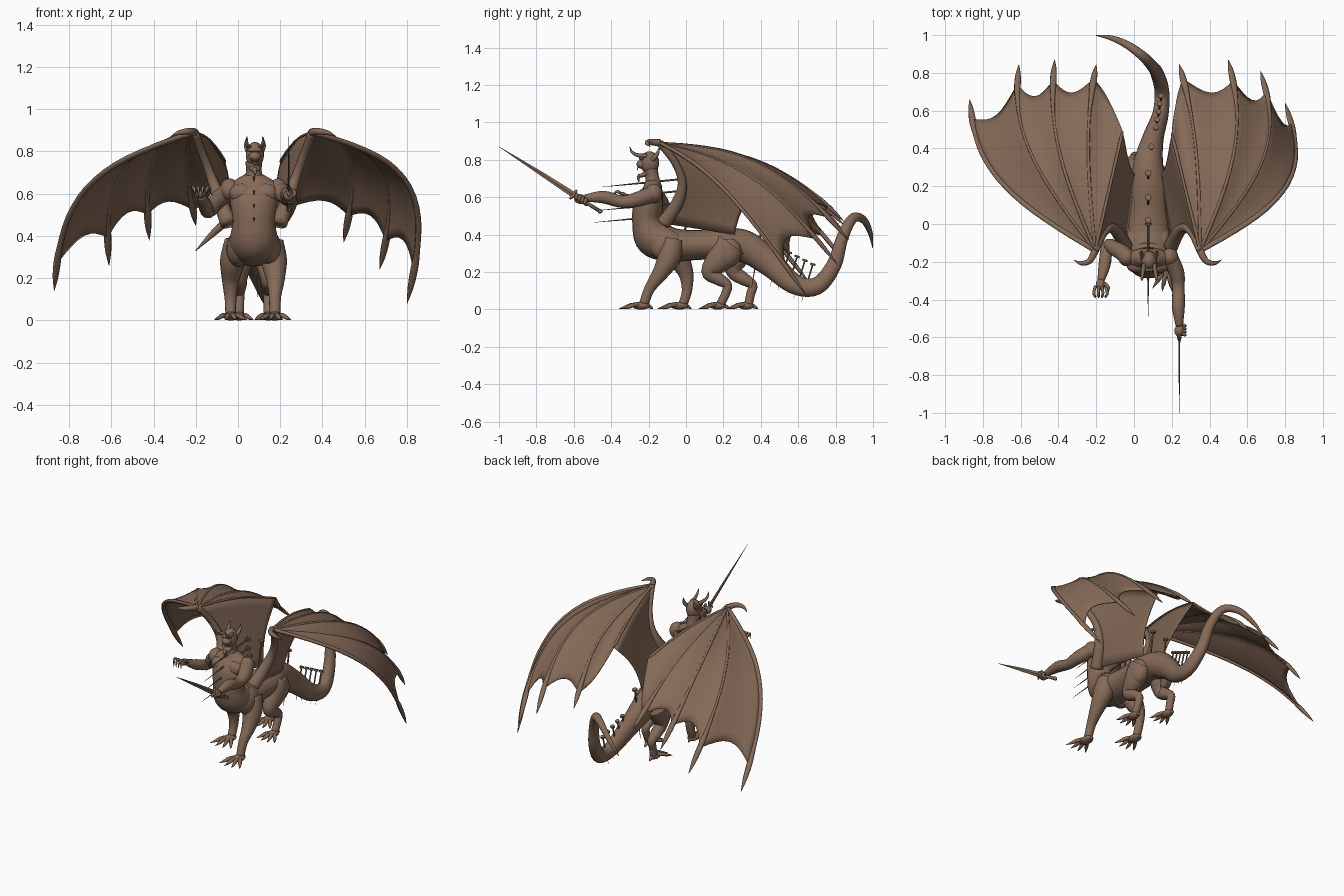
import bpy, bmesh, math
from mathutils import Vector as V, Matrix

if "Cube" in bpy.data.objects:
    bpy.data.objects.remove(bpy.data.objects["Cube"])

hide = bpy.data.materials.new("brown_clay")
hide.diffuse_color = (0.235, 0.145, 0.097, 1)
hide.use_nodes = True
hide.node_tree.nodes["Principled BSDF"].inputs["Base Color"].default_value = hide.diffuse_color
CX = 0.075                      # body midline
parts = {}


def get(name):
    return parts.setdefault(name, bmesh.new())


def catmull(p, u):
    """Smooth interpolation through a list of vectors, u in 0..1."""
    n = len(p) - 1
    i = min(int(u * n), n - 1)
    t = u * n - i
    a, b, c, d = (p[max(0, min(n, i + k))] for k in (-1, 0, 1, 2))
    return 0.5 * (2 * b + (c - a) * t + (2 * a - 5 * b + 4 * c - d) * t * t
                  + (3 * b - a - 3 * c + d) * t ** 3)


def tube(name, pts, radii, n=12, sub=5, ref=(1, 0, 0)):
    """Sweep an elliptical ring along a smooth path with changing radii."""
    bm = get(name)
    P = [V(p) for p in pts]
    R = [V((r, r, 0)) if isinstance(r, (int, float)) else V((r[0], r[1], 0)) for r in radii]
    m = (len(P) - 1) * sub
    path = [catmull(P, i / m) for i in range(m + 1)]
    rad = [catmull(R, i / m) for i in range(m + 1)]
    side, rings = V(ref), []
    for i in range(m + 1):
        d = (path[min(i + 1, m)] - path[max(i - 1, 0)]).normalized()
        side = side - d * side.dot(d)
        if side.length < 0.05:
            side = d.orthogonal()
        side.normalize()
        up = d.cross(side)
        ra, rb = max(rad[i].x, 0.0008), max(rad[i].y, 0.0008)
        rings.append([bm.verts.new(path[i] + side * math.cos(k * math.tau / n) * ra
                                   + up * math.sin(k * math.tau / n) * rb) for k in range(n)])
    for a, b in zip(rings, rings[1:]):
        for k in range(n):
            bm.faces.new((a[k], a[(k + 1) % n], b[(k + 1) % n], b[k]))
    bm.faces.new(rings[0][::-1])
    bm.faces.new(rings[-1])


def ball(name, c, r, tilt=0):
    """Ellipsoid, tilted about the x axis."""
    mat = Matrix.Translation(c) @ Matrix.Rotation(tilt, 4, 'X') @ Matrix.Diagonal((*r, 1))
    bmesh.ops.create_uvsphere(get(name), u_segments=20, v_segments=12, radius=1, matrix=mat)


def spike(name, a, b, r):
    """Long nail from blunt end a to point b, with a flat head."""
    a, b = V(a), V(b)
    tube(name, [a, a.lerp(b, .5), b], [r, r, .0005], n=6, sub=1)
    d = (b - a).normalized() * .006
    tube(name, [a - d, a + d], [r * 2.8, r * 2.8], n=8, sub=1)


def paw(name, x, y, s=1):
    """Foot pad with four clawed toes pointing forward."""
    ball(name, (x, y - .015, .02), (.034 * s, .05 * s, .021))
    for k in range(4):
        a = (k - 1.5) * .36
        sx, cy = math.sin(a), -math.cos(a)
        p = lambda d, z: (x + sx * d * 1.1, y + cy * d, z)
        tube(name, [p(.02, .024), p(.065 * s, .023), p(.095 * s, .013), p(.135 * s, .004)],
             [.012, .012, .01, .001], n=8, sub=3)
    tube(name, [(x, y + .015, .022), (x, y + .035, .012), (x, y + .05, .004)], [.012, .009, .001], n=8, sub=3)


# --- body: torso, barrel and tail as one continuous sweep
tube("body_and_tail",
     [(CX, -.185, .69), (CX, -.18, .64), (CX, -.2, .56), (CX, -.21, .47), (CX, -.17, .385),
      (CX, -.07, .345), (CX, .07, .345), (CX, .2, .35), (CX, .32, .335), (.1, .45, .245),
      (.14, .58, .135), (.148, .7, .125), (.125, .79, .235), (.098, .835, .38), (.045, .89, .485),
      (-.035, .948, .48), (-.12, .985, .41), (-.2, .998, .33)],
     [(.045, .035), (.115, .055), (.112, .08), (.1, .078), (.115, .105), (.12, .09), (.105, .08),
      (.105, .085), (.08, .085), (.057, .07), (.043, .054), (.039, .047), (.035, .04),
      (.03, .032), (.025, .027), (.02, .022), (.013, .015), .002], n=20, sub=5)

# --- torso muscles
for s in (-1, 1):
    ball("chest_muscles", (CX + s * .055, -.218, .6), (.06, .042, .048), .2)
    ball("shoulders", (CX + s * .115, -.175, .62), (.045, .048, .052))
    ball("flanks", (CX + s * .075, -.1, .34), (.055, .1, .085), -.3)

# --- neck and head
tube("neck", [(CX, -.175, .65), (CX, -.18, .7), (CX, -.19, .75)], [(.06, .05), .038, .04], n=14)
ball("head", (CX + .005, -.195, .785), (.043, .052, .06))
ball("head", (CX + .005, -.235, .775), (.03, .03, .024), -.2)
ball("head", (CX + .005, -.222, .722), (.026, .036, .013), .35)
tube("head", [(CX + .005, -.245, .72), (CX + .005, -.255, .7), (CX + .005, -.25, .68)], [.012, .008, .001], n=8)
ball("brow", (CX + .005, -.235, .808), (.04, .018, .012))
for s in (-1, 1):
    h = lambda x, y, z: (CX + .005 + s * x, y, z)
    tube("horns", [h(.026, -.21, .82), h(.034, -.26, .825), h(.038, -.29, .843), h(.036, -.3, .87)],
         [.012, .01, .007, .001], n=8)
    tube("ears", [h(.03, -.18, .8), h(.041, -.155, .83), h(.038, -.14, .87)], [.014, .011, .001], n=8)
    tube("fangs", [h(.014, -.255, .765), h(.014, -.262, .742)], [.005, .0005], n=6, sub=2)

# --- front legs (its left stretched forward, its right under the body)
tube("front_leg_left", [(.155, -.07, .37), (.17, -.09, .28), (.178, -.14, .19), (.175, -.195, .11), (.175, -.225, .03)],
     [.06, .062, .043, .029, .026], n=14)
paw("front_leg_left", .175, -.225)
tube("front_leg_right", [(-.005, -.07, .37), (-.025, -.04, .28), (-.035, .0, .19), (-.035, .005, .1), (-.035, -.015, .03)],
     [.06, .06, .041, .028, .025], n=14)
paw("front_leg_right", -.035, -.02)

# --- hind legs with a backward hock
for name, x, y, tx in (("hind_leg_left", .145, 0, .15), ("hind_leg_right", .005, .15, 0)):
    k = y * .9
    tube(name, [(x, .24 + k * .4, .35), (x, .18 + k * .6, .27), (x, .125 + k, .2), (x, .17 + k, .165), (x, .22 + k, .13),
                (x, .21 + k, .08), (x, .185 + y, .03)],
         [(.06, .085), (.06, .075), (.04, .045), .036, .027, .024, .024], n=14)
    ball(name, (tx, .22 + k * .4, .3), (.056, .075, .085), -.5)
    paw(name, x, .185 + y, .88)

# --- arms and hands
tube("sword_arm", [(.185, -.17, .62), (.225, -.255, .59), (.235, -.34, .575), (.235, -.44, .6), (.24, -.54, .595)],
     [.045, .041, .033, .034, .019], n=14)
ball("sword_hand", (.24, -.565, .59), (.026, .033, .026))
for k in range(4):
    y = -.535 - k * .016
    z = .56 + k * .009
    tube("sword_hand", [(.262, y, z + .03), (.27, y - .004, z + .012), (.25, y, z), (.222, y, z + .012)],
         [.009, .009, .008, .004], n=8, sub=3)
tube("free_arm", [(-.035, -.17, .62), (-.1, -.13, .565), (-.14, -.115, .515), (-.155, -.21, .545), (-.175, -.3, .59)],
     [.045, .04, .032, .033, .019], n=14)
ball("free_hand", (-.178, -.32, .598), (.024, .03, .02))
for k in range(4):
    x = -.205 + k * .018
    tube("free_hand", [(x, -.33, .605), (x - .008 + k * .006, -.365, .63), (x, -.385, .615), (x, -.388, .585)],
         [.008, .008, .006, .001], n=8, sub=3)
tube("free_hand", [(-.155, -.315, .6), (-.135, -.335, .62), (-.135, -.36, .62)], [.009, .008, .001], n=8, sub=3)

# --- sword
tube("sword_grip", [(.24, -.46, .525), (.24, -.6, .612)], [.01, .01], n=8, sub=1)
ball("sword_grip", (.24, -.46, .525), (.013, .013, .013))
tube("sword_guard", [(.24, -.585, .64), (.24, -.6, .612), (.24, -.622, .59)], [.005, .012, .005], n=8)
tube("sword_blade", [(.24, -.6, .612), (.24, -.78, .73), (.24, -1.0, .87)], [(.005, .016), (.004, .011), .0005], n=4, sub=1)

# --- nails through torso, back and tail
for k in range(4):
    z = .485 + k * .063
    spike("torso_nails", (CX, .0, z + .025), (CX, -.49 + k * .012, z - .02), .006)
for y, z in ((.02, .58), (.14, .63), (.27, .59), (.41, .47)):
    spike("back_nails", (CX + max(0, y - .3) * .15, y, z), (CX + max(0, y - .3) * .15, y - .06, z - .36), .006)
for k in range(5):
    x, y, z = .115 + k * .007, .48 + k * .042, .225 - k * .021
    spike("tail_nails", (x, y + .03, z + .1), (x, y - .03, z - .1), .005)

# --- wings
def wing(side, W, spec, P):
    W = V(W)
    s = 1 if side == "left" else -1
    fingers = []
    for T, B in spec:
        fingers.append(lambda u, T=V(T), B=V(B): W.lerp(T, u) + B * math.sin(math.pi * u))
    P = V(P)
    fingers.append(lambda u: W.lerp(P, u) + V((0, 0, .03)) * math.sin(math.pi * u))
    root, rear = V((CX + s * .12, -.12, .46)), V((CX + s * .07, .26, .4))
    bm = get("wing_membrane_" + side)
    NS, NT = 18, 8

    def sheet(f):
        g = [[bm.verts.new(f(i / NS, j / NT)) for j in range(NT + 1)] for i in range(NS + 1)]
        for i in range(NS):
            for j in range(NT):
                bm.faces.new((g[i][j], g[i + 1][j], g[i + 1][j + 1], g[i][j + 1]))

    # scalloped panels between neighbouring fingers
    ends = [.88, .87, .87, .9, 1.0]
    for k in range(4):
        def f(u, t, k=k):
            dip = .085 if k < 3 else -.03
            e = ends[k] * (1 - t) + ends[k + 1] * t - dip * math.sin(math.pi * t)
            p = fingers[k](u * e).lerp(fingers[k + 1](u * e), t)
            p.z -= .016 * math.sin(math.pi * t) * u
            return p
        sheet(f)

    # panel from the innermost finger down to the flank, with bowed edges
    def inner(u, t):
        p = fingers[4](u).lerp(root.lerp(rear, u), t)
        p.y += math.sin(math.pi * t) * (.11 * (1 - u) - .05 * u)
        return p
    sheet(inner)
    bmesh.ops.remove_doubles(bm, verts=bm.verts, dist=.0005)

    # bones: arm, fingers with broad hooked tips, and thumb claw
    bones = "wing_bones_" + side
    tube(bones, [inner(0, t) for t in (1, .75, .5, .25, 0)], [.04, .034, .024, .02, .02], n=10)
    for k, fn in enumerate(fingers):
        r = .016 if k == 0 else .009
        tip = [.014, .018, .014, .001] if k < 4 else [r, r, r, .004]
        rr = [r, r, r, r * .9, r * .9] + tip
        us = (0, .16, .33, .5, .66, .8, .87, .94, 1)
        tube(bones, [fn(u) for u in us], [(a, a * .7) for a in rr], n=8, sub=3)
    tube(bones, [W, W + V((s * .03, -.055, .005)), W + V((s * .075, -.068, -.002)), W + V((s * .115, -.05, -.02))],
         [.02, .016, .011, .001], n=8)


wing("right", (-.205, -.14, .89),
     [((-.87, .66, .14), (-.18, -.02, .11)), ((-.61, .845, .26), (-.15, .05, .13)),
      ((-.42, .87, .38), (-.09, .05, .14)), ((-.2, .845, .45), (-.04, .07, .1))], (-.06, .49, .75))
wing("left", (.35, -.14, .89),
     [((.8, .64, .08), (.235, -.04, .15)), ((.67, .81, .24), (.18, .03, .13)),
      ((.5, .87, .37), (.11, .05, .14)), ((.24, .845, .47), (.03, .07, .1))], (.2, .48, .75))

# --- turn every part into a smooth object
for name, bm in parts.items():
    bmesh.ops.recalc_face_normals(bm, faces=bm.faces)
    me = bpy.data.meshes.new(name)
    bm.to_mesh(me)
    bm.free()
    me.materials.append(hide)
    ob = bpy.data.objects.new(name, me)
    bpy.context.collection.objects.link(ob)
    flat = name == "sword_blade" or name.endswith("nails")
    me.polygons.foreach_set("use_smooth", [not flat] * len(me.polygons))
    if name.startswith("wing_membrane"):
        mod = ob.modifiers.new("thickness", 'SOLIDIFY')
        mod.thickness = .006
        mod.offset = 0
